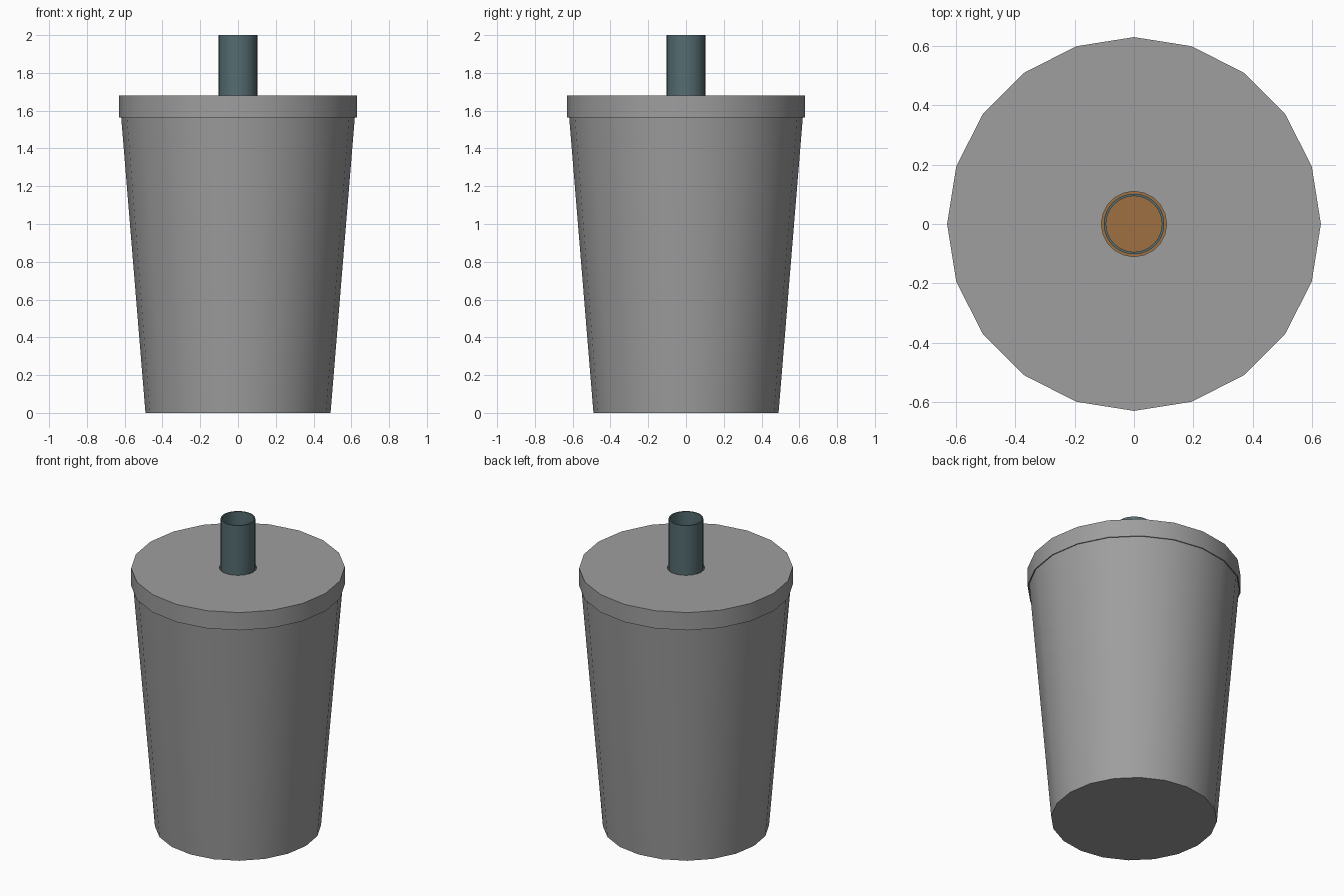
import bpy, bmesh, math

if "Cube" in bpy.data.objects:
    bpy.data.objects.remove(bpy.data.objects["Cube"])

GREY = (0.342, 0.342, 0.342)


def lathe(name, profile, sides, color, closed=False):
    """Spin (radius, z) points round z; radius 0 makes a pole."""
    bm = bmesh.new()
    rings = []
    for r, z in profile:
        if r == 0:
            rings.append([bm.verts.new((0, 0, z))] * sides)
        else:
            rings.append([bm.verts.new((r * math.cos(2 * math.pi * i / sides),
                                        r * math.sin(2 * math.pi * i / sides), z))
                          for i in range(sides)])
    pairs = list(zip(rings, rings[1:]))
    if closed:
        pairs.append((rings[-1], rings[0]))
    for a, b in pairs:
        for i in range(sides):
            j = (i + 1) % sides
            bm.faces.new(dict.fromkeys((a[i], a[j], b[j], b[i])))
    bmesh.ops.recalc_face_normals(bm, faces=bm.faces)
    me = bpy.data.meshes.new(name)
    bm.to_mesh(me)
    bm.free()
    ob = bpy.data.objects.new(name, me)
    bpy.context.collection.objects.link(ob)
    mat = bpy.data.materials.new(name + "_color")
    mat.diffuse_color = (*color, 1)
    mat.use_nodes = True
    mat.node_tree.nodes["Principled BSDF"].inputs["Base Color"].default_value = mat.diffuse_color
    me.materials.append(mat)
    bpy.ops.object.select_all(action='DESELECT')
    ob.select_set(True)
    bpy.context.view_layer.objects.active = ob
    bpy.ops.object.shade_smooth_by_angle(angle=math.radians(30))
    return ob


# Tapered cup with thin walls and a solid floor
lathe("cup", [(0, 0), (0.49, 0), (0.623, 1.62), (0.608, 1.62), (0.475, 0.02), (0, 0.02)],
      20, GREY)

# Drink inside the cup
lathe("drink", [(0, 0.03), (0.47, 0.03), (0.585, 1.45), (0, 1.45)], 20, (0.34, 0.16, 0.055))

# Cap lid: skirt and top with a straw hole
lathe("lid", [(0.11, 1.68), (0.63, 1.68), (0.63, 1.565), (0.624, 1.565),
              (0.624, 1.665), (0.11, 1.665)], 20, GREY, closed=True)

# Hollow straw
lathe("straw", [(0.102, 0.1), (0.102, 2.0), (0.094, 2.0), (0.094, 0.1)], 32,
      (0.09, 0.15, 0.165), closed=True)
